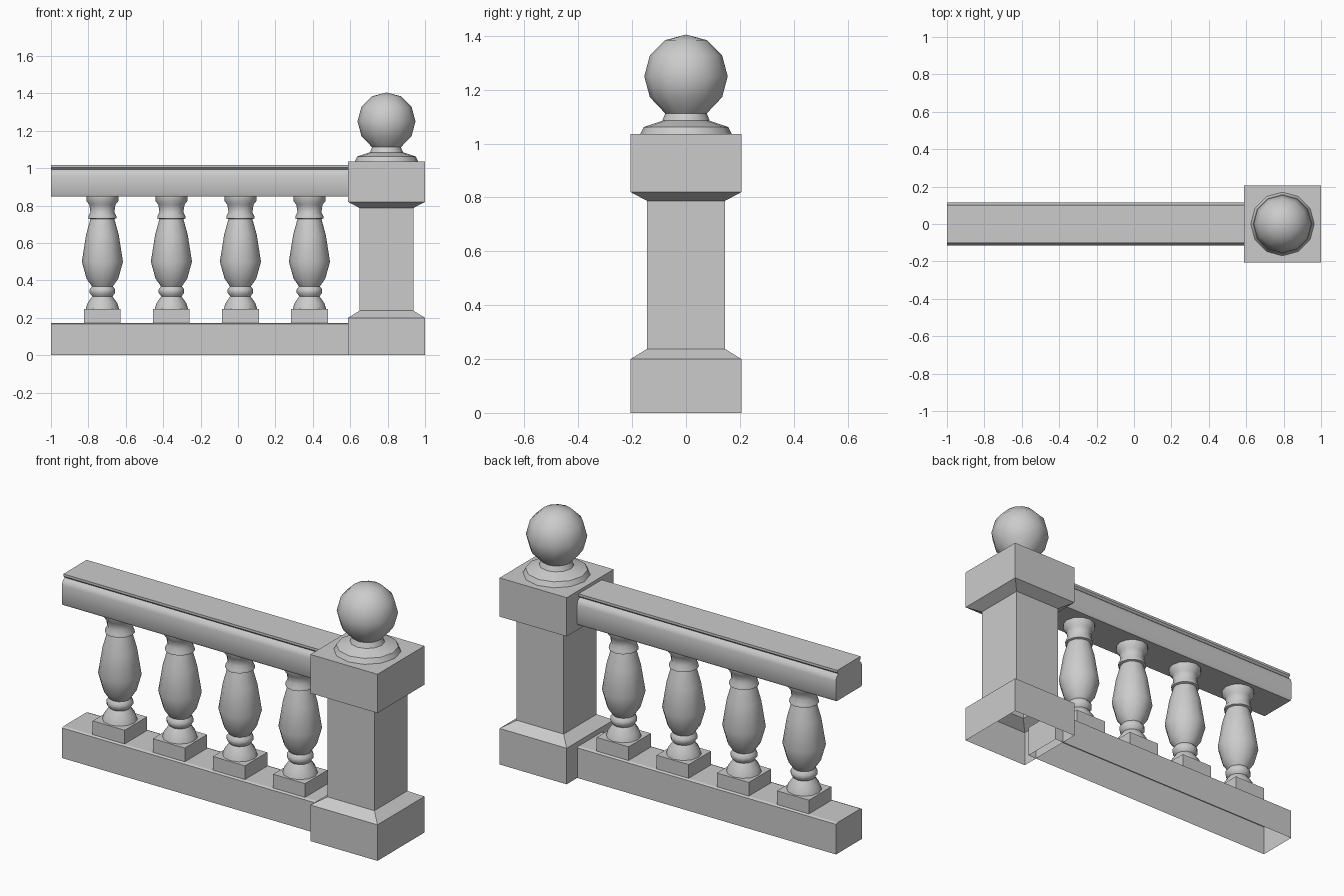
import bpy, bmesh
from math import pi, cos, sin, radians

if "Cube" in bpy.data.objects:
    bpy.data.objects.remove(bpy.data.objects["Cube"])


def finish(name, bm, smooth=None):
    bmesh.ops.recalc_face_normals(bm, faces=bm.faces)
    me = bpy.data.meshes.new(name)
    bm.to_mesh(me)
    bm.free()
    ob = bpy.data.objects.new(name, me)
    bpy.context.collection.objects.link(ob)
    if smooth:
        bpy.ops.object.select_all(action='DESELECT')
        ob.select_set(True)
        bpy.context.view_layer.objects.active = ob
        bpy.ops.object.shade_smooth_by_angle(angle=radians(smooth))
    return ob


def lathe(name, profile, x, sides, turn=0.0, smooth=None, cap=False):
    """Stack rings of (radius, z) around a vertical axis at x; zero radius makes a tip."""
    bm = bmesh.new()
    prev = None
    for r, z in profile:
        n = sides if r > 0 else 1
        ring = [bm.verts.new((x + r * cos(turn + 2 * pi * i / sides),
                              r * sin(turn + 2 * pi * i / sides), z)) for i in range(n)]
        if prev:
            for i in range(sides):
                j = (i + 1) % sides
                if n == 1:
                    bm.faces.new((prev[i], prev[j], ring[0]))
                else:
                    bm.faces.new((prev[i], prev[j], ring[j], ring[i]))
        prev = ring
    if cap:
        bm.faces.new(prev)
    return finish(name, bm, smooth)


def square_stack(name, profile, x):
    """Square sections given as (half width, z), open underneath."""
    return lathe(name, [(h * 2 ** 0.5, z) for h, z in profile], x, 4, pi / 4, cap=True)


def rail(name, half, x0, x1, open_bottom, smooth=None):
    """Mirror a half section (y, z), listed bottom to top, and run it along x."""
    bm = bmesh.new()
    section = half + [(-y, z) for y, z in reversed(half)]
    a, b = [[bm.verts.new((x, y, z)) for y, z in section] for x in (x0, x1)]
    n = len(section)
    for i in range(n - 1 if open_bottom else n):
        j = (i + 1) % n
        bm.faces.new((a[i], a[j], b[j], b[i]))
    bm.faces.new(a)
    bm.faces.new(b)
    return finish(name, bm, smooth)


POST_X = 0.794

# Square post with flared base and cap block
square_stack("post", [(0.206, 0), (0.206, 0.2), (0.144, 0.238), (0.144, 0.787),
                      (0.206, 0.82), (0.206, 1.035)], POST_X)

# Ball finial on its collar
ball = [(0.155 * sin(radians(a)), 1.25 - 0.155 * cos(radians(a))) for a in range(60, 180, 30)]
lathe("ball_finial", [(0.17, 1.035), (0.157, 1.062), (0.088, 1.085), (0.077, 1.112)]
      + ball + [(0, 1.405)], POST_X, 12, smooth=40)

# Bottom rail, hollow below, and moulded handrail
rail("bottom_rail", [(0.113, 0), (0.113, 0.167), (0.1, 0.172)], -1, 0.64, True)
rail("handrail", [(0.108, 0.848), (0.115, 0.86), (0.115, 0.96), (0.109, 0.98), (0.092, 0.994),
                  (0.102, 1.004), (0.102, 1.017)], -1, 0.64, False, smooth=40)

# Four turned balusters on square blocks
turned = [(0.089, 0.248), (0.08, 0.278), (0.054, 0.315), (0.068, 0.333), (0.068, 0.352),
          (0.056, 0.368), (0.085, 0.41), (0.11, 0.5), (0.087, 0.645), (0.064, 0.728),
          (0.076, 0.732), (0.074, 0.745), (0.064, 0.765), (0.07, 0.805), (0.086, 0.825),
          (0.086, 0.85)]
for k in range(4):
    x = -0.725 + 0.369 * k
    square_stack(f"baluster_block_{k + 1}", [(0.098, 0.168), (0.098, 0.248)], x)
    lathe(f"baluster_{k + 1}", turned, x, 12, smooth=40)
